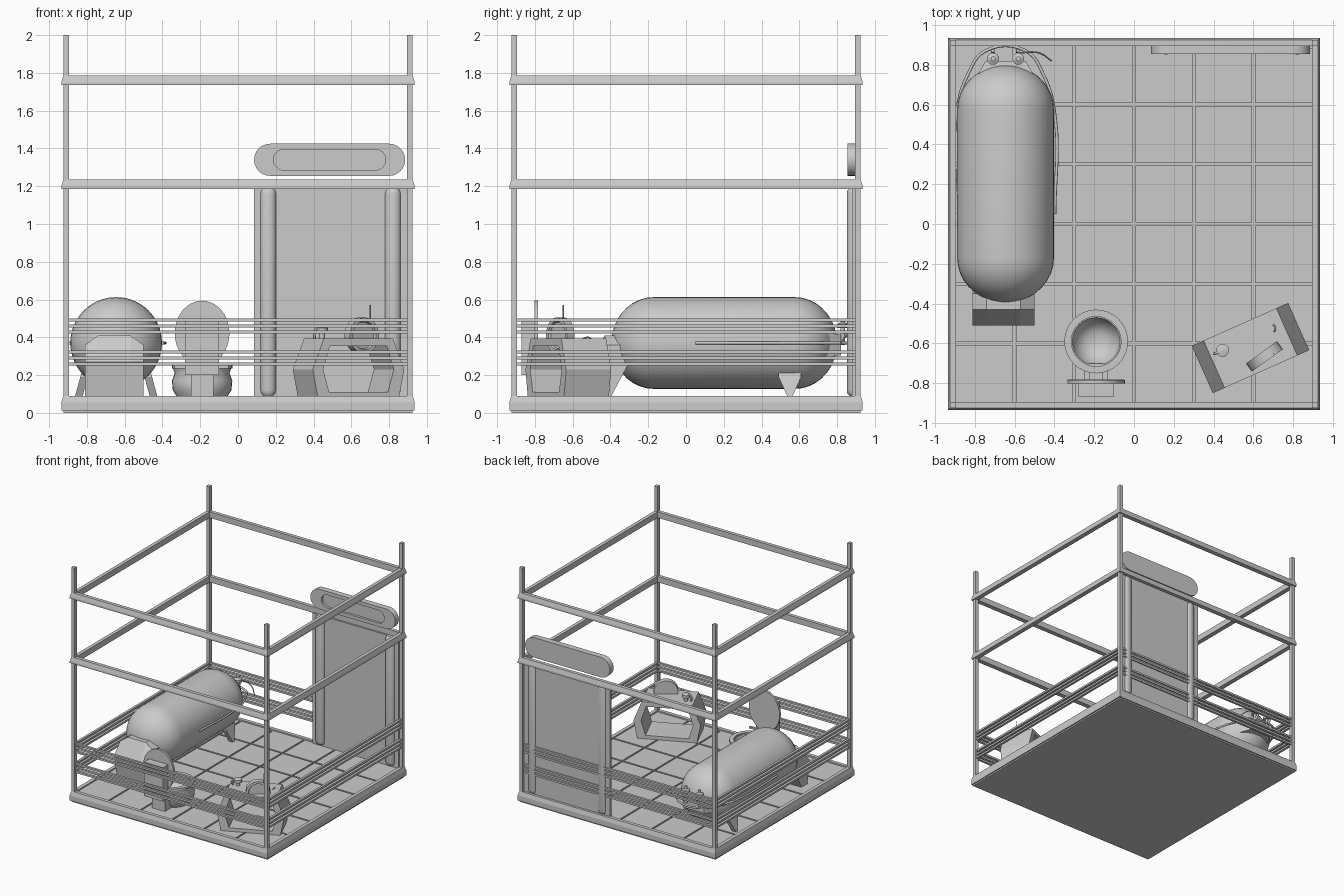
import bpy, bmesh
from math import sin, cos, pi, radians
from mathutils import Matrix, Vector

cube = bpy.data.objects.get("Cube")
if cube:
    bpy.data.objects.remove(cube, do_unlink=True)

grey = bpy.data.materials.new("plain_grey")
grey.use_nodes = True
COLOUR = (0.6, 0.6, 0.6, 1)
grey.diffuse_color = COLOUR
grey.node_tree.nodes["Principled BSDF"].inputs["Base Color"].default_value = COLOUR

FLOOR = 0.08


def finish(name, bm, smooth=False, place=None):
    bmesh.ops.recalc_face_normals(bm, faces=bm.faces)
    if place:
        bmesh.ops.transform(bm, matrix=place, verts=bm.verts)
    mesh = bpy.data.meshes.new(name)
    bm.to_mesh(mesh)
    bm.free()
    mesh.materials.append(grey)
    obj = bpy.data.objects.new(name, mesh)
    bpy.context.collection.objects.link(obj)
    if smooth:
        bpy.ops.object.select_all(action='DESELECT')
        obj.select_set(True)
        bpy.context.view_layer.objects.active = obj
        bpy.ops.object.shade_smooth_by_angle(angle=radians(40))
    return obj


def loft(name, loops, cyclic=False, smooth=False, place=None):
    """Skin equal-length loops; cap the ends unless the loops close up."""
    bm = bmesh.new()
    rows = [[bm.verts.new(p) for p in loop] for loop in loops]
    n = len(rows[0])
    pairs = list(zip(rows, rows[1:])) + ([(rows[-1], rows[0])] if cyclic else [])
    for a, b in pairs:
        for i in range(n):
            j = (i + 1) % n
            bm.faces.new((a[i], a[j], b[j], b[i]))
    if not cyclic:
        bm.faces.new(rows[0])
        bm.faces.new(rows[-1])
    return finish(name, bm, smooth, place)


def boxes(name, spans, place=None):
    """One object made of boxes given as (x0, x1, y0, y1, z0, z1)."""
    bm = bmesh.new()
    for x0, x1, y0, y1, z0, z1 in spans:
        m = Matrix.Translation(((x0 + x1) / 2, (y0 + y1) / 2, (z0 + z1) / 2))
        bmesh.ops.create_cube(bm, size=1, matrix=m @ Matrix.Diagonal((x1 - x0, y1 - y0, z1 - z0, 1)))
    return finish(name, bm, place=place)


def circle(r, z, n=32, ry=None):
    return [(r * cos(2 * pi * i / n), (ry or r) * sin(2 * pi * i / n), z) for i in range(n)]


def lathe(name, profile, place, n=32, cyclic=False):
    return loft(name, [circle(r, z, n) for r, z in profile], cyclic, True, place)


def tube(name, points, radius, place=None, cyclic=False):
    curve = bpy.data.curves.new(name, 'CURVE')
    curve.dimensions = '3D'
    curve.bevel_depth = radius
    curve.bevel_resolution = 2
    curve.use_fill_caps = True
    spline = curve.splines.new('BEZIER')
    spline.bezier_points.add(len(points) - 1)
    spline.use_cyclic_u = cyclic
    for bp, p in zip(spline.bezier_points, points):
        bp.co = place @ Vector(p) if place else p
        bp.handle_left_type = bp.handle_right_type = 'AUTO'
    curve.materials.append(grey)
    obj = bpy.data.objects.new(name, curve)
    bpy.context.collection.objects.link(obj)


def at(x, y, z=0):
    return Matrix.Translation((x, y, z))


FACE_FRONT = Matrix.Rotation(radians(90), 4, 'X')    # local z becomes -y
ALONG_Y = Matrix.Rotation(radians(-90), 4, 'X')      # local z becomes +y


# Square frame rings running round the room
def frame_ring(name, profile):
    corners = ((-1, -1), (1, -1), (1, 1), (-1, 1))
    loft(name, [[(h * sx, h * sy, z) for sx, sy in corners] for h, z in profile], cyclic=True)


for name, z in (("floor_rim", 0.04), ("middle_rail", 1.185), ("top_rail", 1.735)):
    frame_ring(name, [(0.895, z), (0.935, z), (0.935, z + 0.015), (0.925, z + 0.05), (0.895, z + 0.05)])
for level, z in (("lower", 0.25), ("upper", 0.42)):
    for k in range(3):
        s = z + k * 0.032
        frame_ring(f"{level}_guard_slat", [(0.895, s), (0.915, s), (0.915, s + 0.016), (0.895, s + 0.016)])

boxes("corner_posts", [(x - 0.015, x + 0.015, y - 0.015, y + 0.015, 0.04, 2)
                       for x in (-0.91, 0.91) for y in (-0.91, 0.91)])

# Floor slab and tiles
boxes("floor_slab", [(-0.925, 0.925, -0.925, 0.925, 0, 0.012), (-0.935, 0.935, -0.935, 0.935, 0.012, 0.04),
                     (-0.9, 0.9, -0.9, 0.9, 0.04, FLOOR - 0.01)])
PITCH = 0.3
boxes("floor_tiles", [(-0.893 + i * PITCH, -0.893 + i * PITCH + 0.286,
                       -0.893 + j * PITCH, -0.893 + j * PITCH + 0.286, 0.05, FLOOR)
                      for i in range(6) for j in range(6)])

# Back wall panel with two rounded columns
boxes("back_panel", [(0.085, 0.9, 0.88, 0.905, 0.06, 1.19)])
for x in (0.16, 0.82):
    lathe("panel_column", [(0.025, 0.09), (0.037, 0.1), (0.042, 0.12), (0.042, 1.16), (0.037, 1.18), (0.025, 1.19)],
          at(x, 0.885) @ Matrix.Diagonal((1, 0.8, 1, 1)), 16)


# Rounded plaque with a recessed field above the panel
def stadium(half, r, depth):
    arc = [pi * i / 12 - pi / 2 for i in range(13)]
    right = [(half - r + r * cos(a), r * sin(a), depth) for a in arc]
    return right + [(-x, -z, d) for x, z, d in right]


loft("wall_plaque", [stadium(0.4, 0.085, 0), stadium(0.4, 0.085, 0.05), stadium(0.297, 0.055, 0.05),
                     stadium(0.297, 0.055, 0.03)], smooth=True, place=at(0.485, 0.905, 1.34) @ FACE_FRONT)

# Lying pressure tank
TX, TZ, R, CAP = -0.645, 0.37, 0.243, 0.225
angles = [pi / 2 * i / 9 for i in range(9)]
ends = [(R * cos(a), CAP * sin(a)) for a in angles] + [(0.02, CAP)]
profile = [(r, -0.17 - d) for r, d in reversed(ends)] + [(r, 0.575 + d) for r, d in ends]
lathe("tank", profile, at(TX, 0, TZ) @ ALONG_Y, 40)

# Tank feet, pipes and valves
for side in (-1, 1):
    x = TX + side * 0.17
    loft("tank_foot", [[(x + dx + lean * side, 0.55 + dy, z) for dx, dy in
                        ((-0.02, -w), (0.02, -w), (0.02, w), (-0.02, w))]
                       for z, w, lean in ((FLOOR, 0.01, 0.03), (0.19, 0.06, 0), (0.26, 0.06, -0.02))])
    vx = TX + side * 0.063
    lathe("tank_valve", [(0.012, 0.36), (0.012, 0.45), (0.03, 0.45), (0.03, 0.47), (0.012, 0.48), (0.012, 0.5)],
          at(vx, 0.83), 16)
    tube("valve_stem", [(vx, 0.72, 0.4), (vx, 0.83, 0.4), (vx, 0.87, 0.44)], 0.01)
tube("tank_hoop", [(TX - 0.247, 0.05, TZ), (TX - 0.247, 0.55, TZ), (TX - 0.19, 0.75, TZ), (TX - 0.1, 0.87, TZ),
                   (TX + 0.1, 0.87, TZ), (TX + 0.19, 0.75, TZ), (TX + 0.247, 0.55, TZ), (TX + 0.247, 0.05, TZ)], 0.008)
tube("loose_hose", [(-0.58, 0.86, 0.45), (-0.48, 0.86, 0.43), (-0.415, 0.82, 0.37)], 0.004)
loft("tank_manifold", [[(TX + sx * w, y, 0.36 + sz * h) for sx, sz in ((-1, -1), (1, -1), (1, 1), (-1, 1))]
                       for y, w, h in ((0.68, 0.18, 0.075), (0.82, 0.1, 0.055))])

# Slanted console at the end of the tank
console = [(-0.48, FLOOR), (-0.51, 0.27), (-0.43, 0.41), (-0.35, 0.41), (-0.31, 0.25), (-0.40, FLOOR)]
loft("console", [[(x, y, min(z, top)) for y, z in console]
                 for x, top in ((-0.81, 0.36), (-0.74, 0.41), (-0.57, 0.41), (-0.5, 0.36))])

# Toilet: bowl, seat ring, raised lid and cistern
bowl_place = at(-0.19, -0.59)
lathe("toilet_bowl", [(0.13, FLOOR), (0.155, 0.12), (0.16, 0.17), (0.145, 0.21), (0.155, 0.24),
                      (0.12, 0.24), (0.1, 0.18), (0.05, 0.14)], bowl_place)
lathe("toilet_seat", [(0.125, 0.235), (0.16, 0.235), (0.16, 0.252), (0.125, 0.252)], bowl_place, cyclic=True)
loft("toilet_lid", [circle(0.145, d, 32, 0.172) for d in (0, 0.018)], smooth=True,
     place=at(-0.19, -0.783, 0.422) @ FACE_FRONT)
boxes("toilet_cistern", [(-0.335, -0.05, -0.8, -0.78, 0.235, 0.25), (-0.28, -0.1, -0.87, -0.8, 0.2, 0.49),
                         (-0.225, -0.155, -0.8, -0.7, 0.2, 0.24), (-0.25, -0.13, -0.8, -0.7, FLOOR, 0.2)])

# Hollow hexagonal desk, turned on the floor
desk = at(0.585, -0.623) @ Matrix.Rotation(radians(24), 4, 'Z')


def hexagon(mid, top, bottom, z0, z1, y):
    return [(-bottom, y, z0), (bottom, y, z0), (mid, y, 0.23), (top, y, z1), (-top, y, z1), (-mid, y, 0.23)]


outer = (0.265, 0.2, 0.235, FLOOR, 0.395)
inner = (0.205, 0.165, 0.17, 0.11, 0.355)
loft("desk_frame", [hexagon(*outer, -0.13), hexagon(*outer, 0.13), hexagon(*inner, 0.13), hexagon(*inner, -0.13)],
     cyclic=True, place=desk)

# Desk-top dial, aerial, tap and hook
dial = at(0.655, -0.665, 0.41) @ Matrix.Rotation(radians(36), 4, 'Z') @ FACE_FRONT
lathe("desk_dial", [(0.095, -0.025), (0.095, 0.025), (0.075, 0.025), (0.07, 0.012)], dial)
tube("desk_aerial", [(0.7, -0.65, 0.46), (0.7, -0.65, 0.57)], 0.003)
lathe("desk_knob", [(0.015, 0.39), (0.015, 0.42), (0.032, 0.425), (0.032, 0.45), (0.015, 0.455)], at(0.445, -0.635), 16)
tube("desk_knob_arm", [(0.405, -0.65, 0.39), (0.41, -0.65, 0.44), (0.445, -0.635, 0.45)], 0.007)
tube("desk_hook", [(0.69, -0.5, 0.39), (0.71, -0.52, 0.4), (0.7, -0.55, 0.39)], 0.004)
